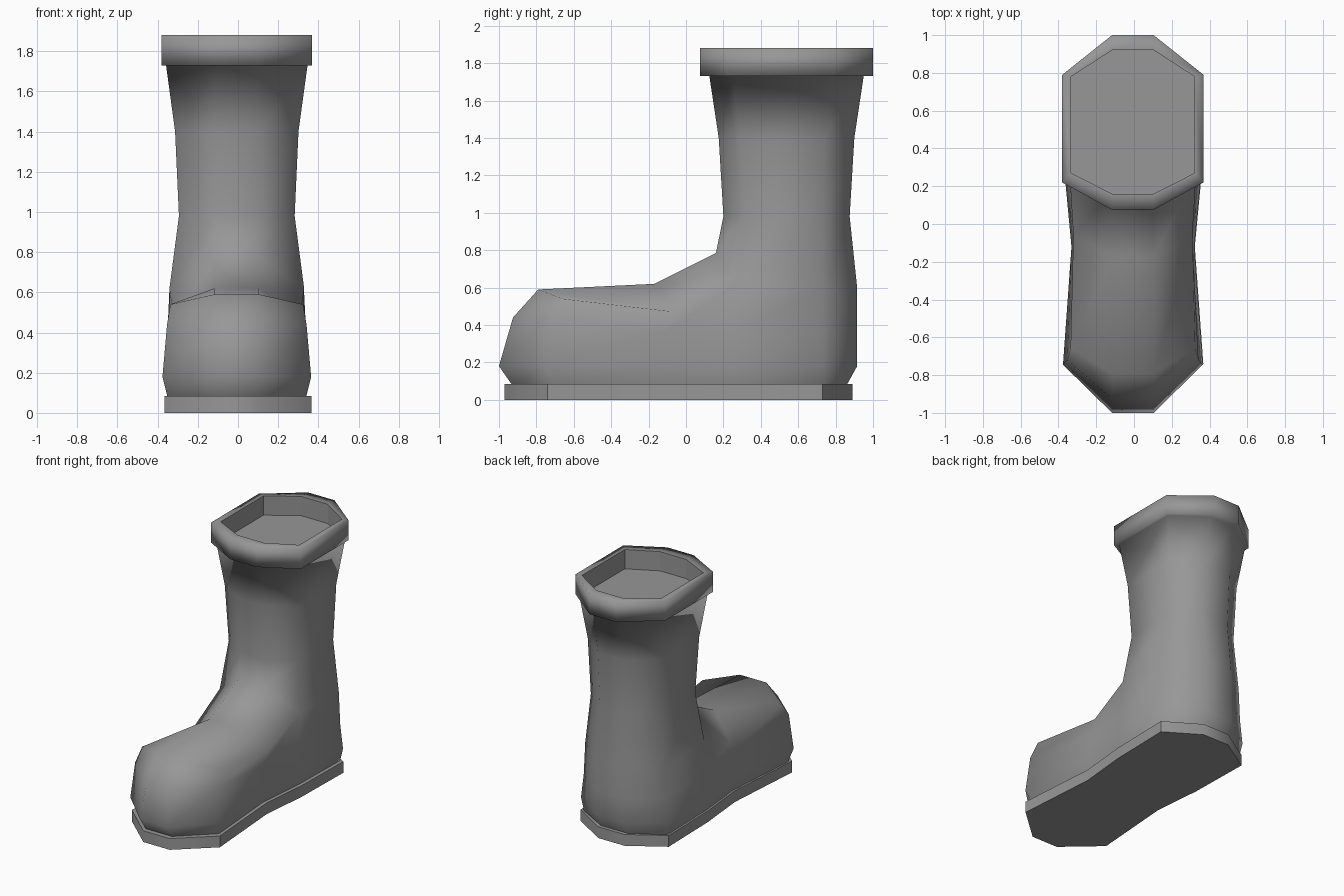
import bpy, bmesh, math

if "Cube" in bpy.data.objects:
    bpy.data.objects.remove(bpy.data.objects["Cube"])

grey = bpy.data.materials.new("dark_grey")
grey.diffuse_color = (.31, .31, .31, 1)
grey.use_nodes = True
grey.node_tree.nodes["Principled BSDF"].inputs["Base Color"].default_value = grey.diffuse_color


def loft(name, rings, angle, cap_start=False, cap_end=False):
    """Skin half-outlines (front to back, +x side), mirrored across x.
    Coinciding points are shared so rings may converge."""
    bm = bmesh.new()
    cache = {}

    def vert(p):
        key = tuple(round(c, 4) for c in p)
        if key not in cache:
            cache[key] = bm.verts.new(key)
        return cache[key]

    def face(vs):
        vs = list(dict.fromkeys(vs))
        if len(vs) > 2:
            bm.faces.new(vs)

    loops = [[vert(p) for p in r] + [vert((-x, y, z)) for x, y, z in reversed(r)]
             for r in rings]
    # Half-outlines run anticlockwise seen from above, so rising rings face out
    for a, b in zip(loops, loops[1:]):
        n = len(a)
        for i in range(n):
            j = (i + 1) % n
            face([a[i], a[j], b[j], b[i]])
    if cap_start:
        face(loops[0][::-1])
    if cap_end:
        face(loops[-1])
    me = bpy.data.meshes.new(name)
    bm.to_mesh(me)
    bm.free()
    me.materials.append(grey)
    ob = bpy.data.objects.new(name, me)
    bpy.context.collection.objects.link(ob)
    bpy.context.view_layer.objects.active = ob
    ob.select_set(True)
    bpy.ops.object.shade_smooth_by_angle(angle=math.radians(angle))
    ob.select_set(False)
    return ob


def foot(front, toe, back, wide, z_toe, z_rest):
    """Foot outline: toe, waist and heel on one side."""
    return [(.11, front, z_toe), (wide, toe, z_toe), (wide - .045, -.12, z_rest),
            (wide - .01, .25, z_rest), (wide, .73, z_rest), (.11, back, z_rest)]


def octagon(front, corner, rear, back, wide, z, end=.11):
    """Eight-sided outline, with the side corner repeated to match the foot."""
    side = (wide, corner, z)
    return [(end, front, z), side, side, side, (wide, rear, z), (end, back, z)]


# Sole
sole = foot(-.97, -.74, .89, .367, 0, 0)
loft("sole", [sole, [(x, y, .085) for x, y, z in sole]], 45, True, True)

# Boot upper: foot rings, instep converging into the shaft, then the cuff
toe_top = [(.11, -.79, .59), (.33, -.66, .54), (.315, -.06, .47),
           (.335, .27, .62), (.335, .73, .6), (.11, .915, .6)]
F, A, B, C, D, E = toe_top
rim = octagon(.16, .27, .78, .92, .327, 1.88)
upper = loft("boot_upper", [
    foot(-.93, -.71, .86, .345, .08, .08),
    foot(-1.0, -.745, .915, .37, .18, .18),
    foot(-.925, -.72, .915, .347, .44, .36),
    toe_top,
    [(.11, -.17, .62), B, B, C, D, E],
    [(.11, .16, .785), C, C, C, D, E],
    octagon(.2, .31, .73, .875, .288, .98),
    octagon(.175, .29, .74, .9, .307, 1.4),
    octagon(.125, .25, .78, .95, .352, 1.73),
    octagon(.075, .22, .79, 1.0, .374, 1.73),
    octagon(.075, .22, .79, 1.0, .374, 1.88),
    rim,
], 180)

# Lining: flat inside wall and floor of the cuff
lining = loft("lining", [rim, [(x, y, 1.735) for x, y, z in rim]], 20,
              cap_end=True)
for part in (upper, lining):
    part.location.x = -.006
